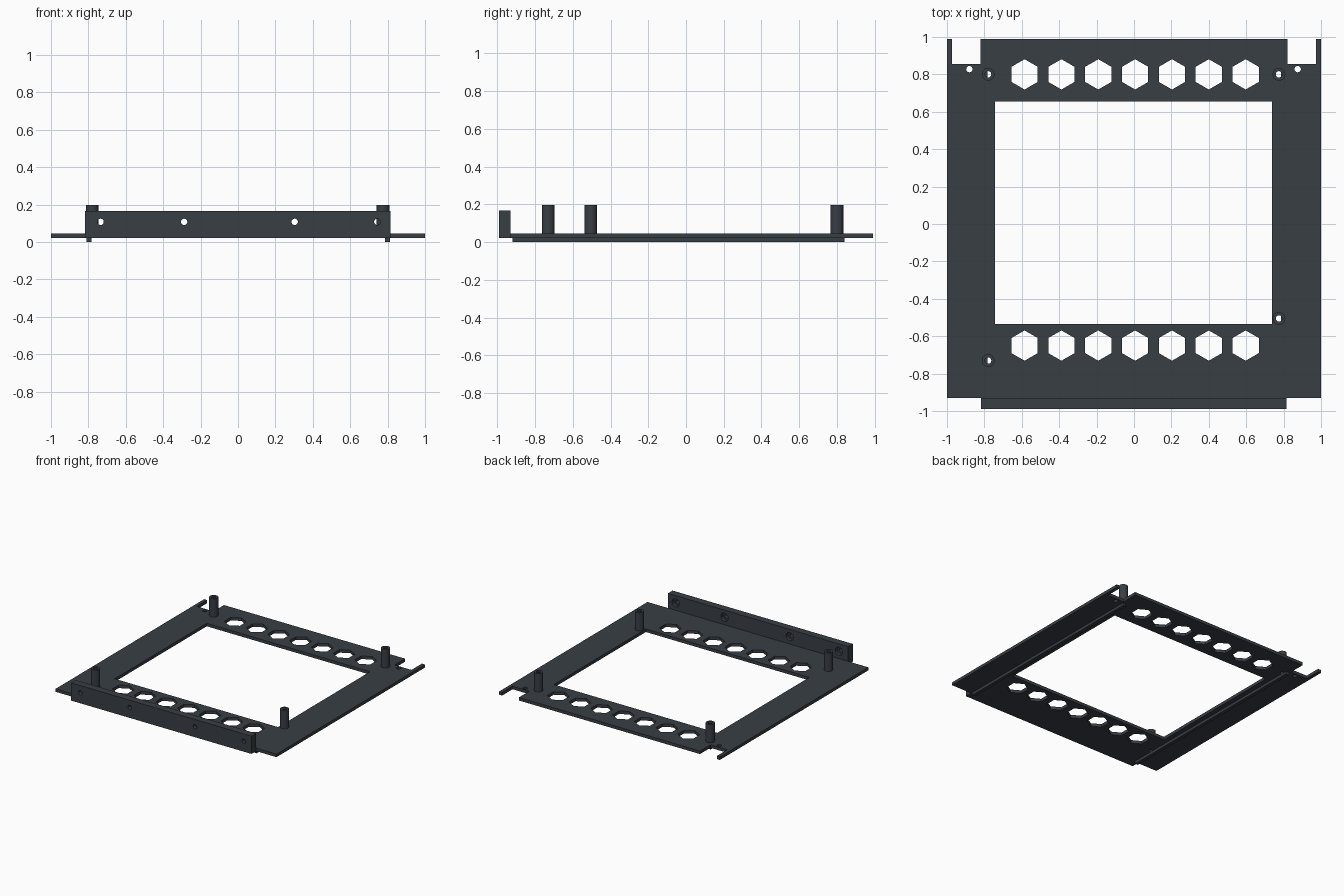
import bpy
from math import cos, sin, pi

if "Cube" in bpy.data.objects:
    bpy.data.objects.remove(bpy.data.objects["Cube"])

slate = bpy.data.materials.new("dark_slate")
slate.diffuse_color = (0.040, 0.049, 0.060, 1)
slate.use_nodes = True
slate.node_tree.nodes["Principled BSDF"].inputs["Base Color"].default_value = slate.diffuse_color


def ngon(x, y, r, n=24):
    return [(x + r * sin(2 * pi * i / n), y + r * cos(2 * pi * i / n)) for i in range(n)]


def rect(x0, x1, y0, y1):
    return [(x0, y0), (x1, y0), (x1, y1), (x0, y1)]


def slab(name, loops, low, high, upright=False):
    """Extrude an outline with holes from low to high, along z (or along y if upright)."""
    curve = bpy.data.curves.new(name, 'CURVE')
    curve.dimensions = '2D'
    curve.fill_mode = 'BOTH'
    curve.extrude = (high - low) / 2
    for pts in loops:
        s = curve.splines.new('POLY')
        s.points.add(len(pts) - 1)
        for p, (x, y) in zip(s.points, pts):
            p.co = (x, y, 0, 1)
        s.use_cyclic_u = True
    ob = bpy.data.objects.new(name, curve)
    bpy.context.collection.objects.link(ob)
    mid = (low + high) / 2
    if upright:
        ob.rotation_euler.x = pi / 2
        ob.location.y = mid
    else:
        ob.location.z = mid
    bpy.ops.object.select_all(action='DESELECT')
    ob.select_set(True)
    bpy.context.view_layer.objects.active = ob
    bpy.ops.object.convert(target='MESH')
    ob = bpy.context.object
    ob.data.materials.clear()
    ob.data.materials.append(slate)
    bpy.ops.object.shade_smooth_by_angle()
    return ob


posts = [(-0.78, 0.80), (0.775, 0.80), (0.775, -0.505), (-0.78, -0.73)]
BORE = 0.017

# Base plate: notched outline, big window, hexagon vents, screw holes
outline = [(-1, -0.93), (1, -0.93), (1, 0.99), (0.972, 0.99), (0.972, 0.855), (0.82, 0.855),
           (0.82, 0.99), (-0.82, 0.99), (-0.82, 0.855), (-0.972, 0.855), (-0.972, 0.99), (-1, 0.99)]
holes = [rect(-0.742, 0.738, -0.535, 0.655)]
holes += [ngon(-0.585 + 0.197 * i, y, 0.081, 6) for y in (0.80, -0.65) for i in range(7)]
holes += [ngon(x, 0.828, BORE) for x in (-0.88, 0.875)]
holes += [ngon(x, y, BORE) for x, y in posts]
slab("base_plate", [outline] + holes, 0.022, 0.047)

# Hollow standoff posts
for i, (x, y) in enumerate(posts):
    slab(f"standoff_post_{i + 1}", [ngon(x, y, 0.034), ngon(x, y, BORE)], 0.047, 0.197)

# Front wall: small holes in front, wider recesses behind
wall = rect(-0.817, 0.815, 0.022, 0.167)
screws = (-0.735, -0.288, 0.303, 0.745)
slab("front_wall", [wall] + [ngon(x, 0.108, BORE) for x in screws], -0.99, -0.955, True)
slab("front_wall_back", [wall] + [ngon(x, 0.108, 0.033) for x in screws], -0.955, -0.93, True)

# Thin runners under the plate
for side, x in (("left", -0.797), ("right", 0.8)):
    slab(f"{side}_runner", [rect(x - 0.014, x + 0.014, -0.92, 0.84)], 0, 0.022)
